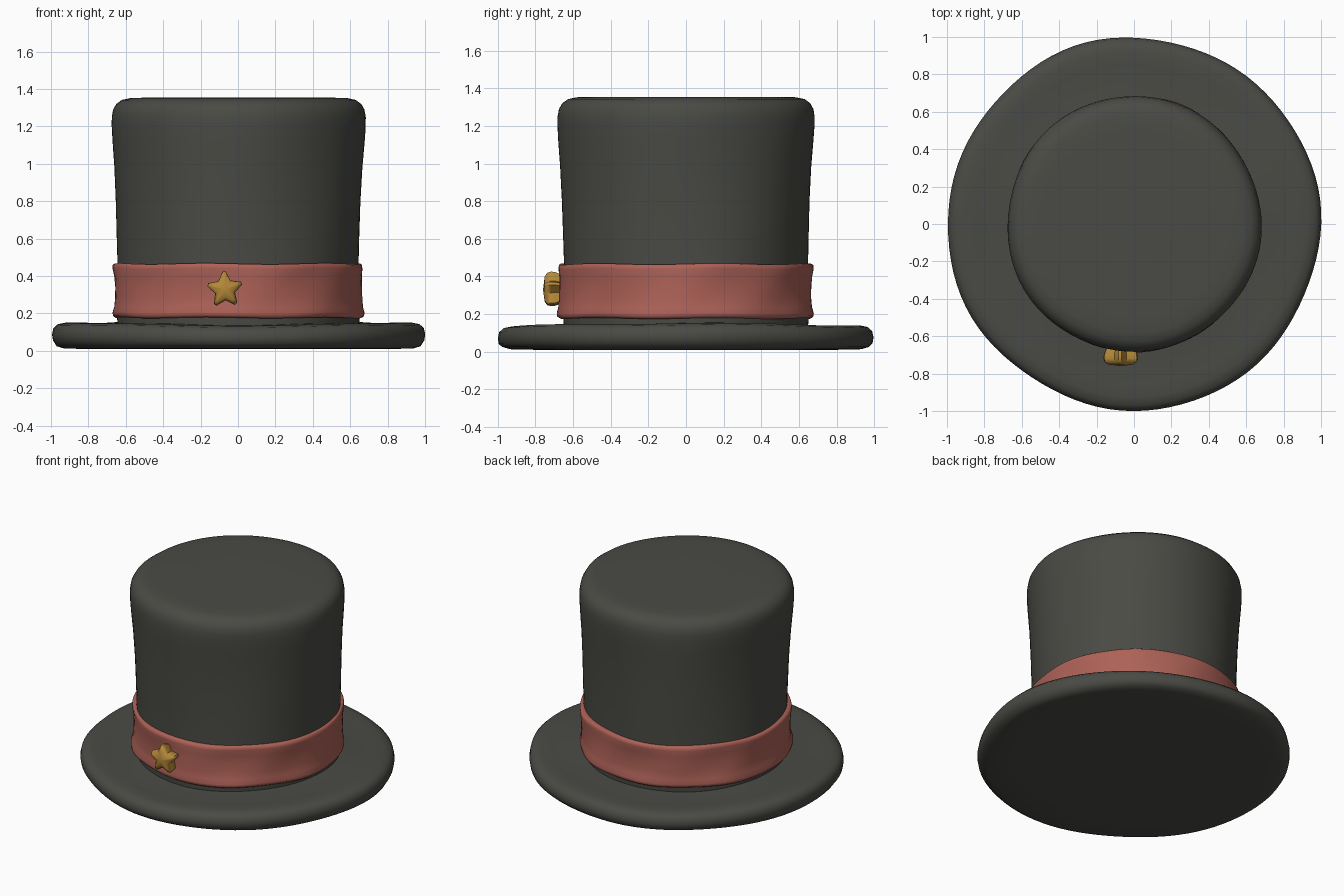
import bpy, bmesh, math
from math import sin, cos, pi

if "Cube" in bpy.data.objects:
    bpy.data.objects.remove(bpy.data.objects["Cube"])

def material(name, rgb):
    m = bpy.data.materials.new(name)
    m.diffuse_color = (*rgb, 1)
    m.use_nodes = True
    m.node_tree.nodes["Principled BSDF"].inputs["Base Color"].default_value = m.diffuse_color
    return m

FELT = material("charcoal felt", (0.068, 0.069, 0.059))
RED = material("dusty red", (0.42, 0.122, 0.096))
GOLD = material("gold", (0.46, 0.25, 0.04))

def finish(name, bm, mat, angle):
    bmesh.ops.recalc_face_normals(bm, faces=bm.faces)
    me = bpy.data.meshes.new(name)
    bm.to_mesh(me)
    bm.free()
    me.materials.append(mat)
    ob = bpy.data.objects.new(name, me)
    bpy.context.collection.objects.link(ob)
    bpy.ops.object.select_all(action='DESELECT')
    ob.select_set(True)
    bpy.context.view_layer.objects.active = ob
    bpy.ops.object.shade_smooth_by_angle(angle=math.radians(angle))
    return ob

def lathe(name, profile, mat, wobble, closed=False, n=96):
    """Spin (r, z) points; wobble(angle, z) returns radius and height offsets."""
    bm = bmesh.new()
    rings = []
    for r, z in profile:
        ring = []
        for i in range(n):
            a = 2 * pi * i / n
            dr, dz = wobble(a, z)
            k = r + dr * min(1, r / 0.6)
            ring.append(bm.verts.new((k * cos(a), k * sin(a), z + dz * min(1, r / 0.6))))
        rings.append(ring)
    pairs = list(zip(rings, rings[1:]))
    if closed:
        pairs.append((rings[-1], rings[0]))
    else:
        bm.faces.new(rings[0])
        bm.faces.new(rings[-1])
    for p, q in pairs:
        for i in range(n):
            j = (i + 1) % n
            bm.faces.new((p[i], p[j], q[j], q[i]))
    return finish(name, bm, mat, 60)

# brim: thick disc with a rounded, slightly uneven rim
lathe("brim",
      [(0.3, 0.01), (0.8, 0.01), (0.93, 0.013), (0.97, 0.025), (0.99, 0.05), (0.995, 0.08),
       (0.988, 0.113), (0.965, 0.135), (0.92, 0.144), (0.85, 0.142), (0.75, 0.139),
       (0.66, 0.145), (0.3, 0.145)], FELT,
      lambda a, z: (0.006 * sin(4 * a + 0.5) + 0.004 * sin(7 * a + 1),
                    (0.007 * cos(2 * a) + 0.003 * sin(5 * a)) * (z > 0.04)))

# crown: flares gently towards a rounded top
lathe("crown",
      [(0.645, 0.12), (0.65, 0.17), (0.646, 0.3), (0.646, 0.45), (0.65, 0.6), (0.656, 0.8),
       (0.665, 0.98), (0.676, 1.12), (0.681, 1.2), (0.681, 1.25), (0.674, 1.29), (0.657, 1.32),
       (0.627, 1.342), (0.58, 1.352), (0.5, 1.354), (0.2, 1.354)], FELT,
      lambda a, z: (0.003 * sin(3 * a + 2 * z) + 0.003 * sin(5 * a - 4 * z + 1) - 0.002 * cos(2 * a), 0))

# band: pinched cloth ring around the base of the crown
lathe("hat_band",
      [(0.635, 0.178), (0.662, 0.177), (0.676, 0.187), (0.678, 0.205), (0.669, 0.235),
       (0.665, 0.28), (0.664, 0.34), (0.667, 0.4), (0.673, 0.44), (0.671, 0.46),
       (0.662, 0.466), (0.635, 0.464)], RED,
      lambda a, z: (0.004 * sin(5 * a + 9 * z) + 0.003 * sin(9 * a - 14 * z) - 0.005 * cos(2 * a),
                    0.003 * sin(6 * a)), closed=True)

# star badge: puffy five-pointed star, layered from back to domed front
bm = bmesh.new()
layers = [(-0.665, 0.85), (-0.695, 0.97), (-0.718, 1.0), (-0.738, 0.93), (-0.751, 0.72)]
rings = []
for y, s in layers:
    ring = []
    for i in range(10):
        t = pi / 2 + 0.05 + i * pi / 5
        for d, r in ((-0.09, 0.095), (0.09, 0.095)) if i % 2 == 0 else ((0, 0.056),):
            ring.append(bm.verts.new((-0.07 + s * r * cos(t + d), y, 0.328 + s * r * 1.03 * sin(t + d))))
    rings.append(ring)
n = len(rings[0])
for p, q in zip(rings, rings[1:]):
    for i in range(n):
        j = (i + 1) % n
        bm.faces.new((p[i], p[j], q[j], q[i]))
bm.faces.new(rings[0])
tip = bm.verts.new((-0.07, -0.76, 0.328))
for i in range(n):
    bm.faces.new((rings[-1][i], rings[-1][(i + 1) % n], tip))
finish("star_badge", bm, GOLD, 50)
